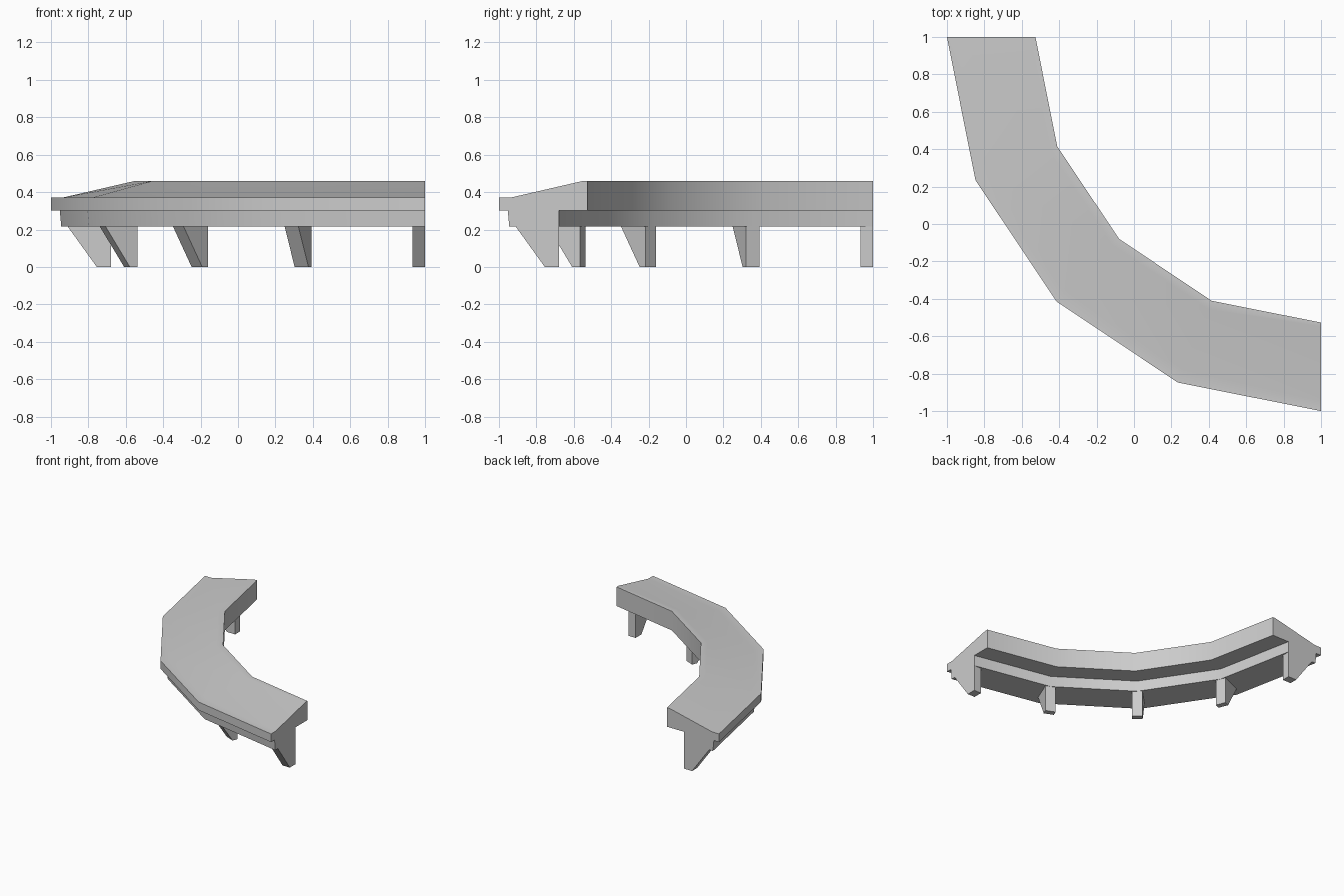
import bpy, bmesh
from math import sin, cos, radians
from mathutils import Vector

cube = bpy.data.objects.get("Cube")
if cube:
    bpy.data.objects.remove(cube, do_unlink=True)

grey = bpy.data.materials.new("light grey")
grey.use_nodes = True
colour = (0.6, 0.6, 0.6, 1)
grey.diffuse_color = colour
grey.node_tree.nodes["Principled BSDF"].inputs["Base Color"].default_value = colour

CENTRE = Vector((1, 1, 0))       # centre of the quarter arc
STEPS = 4                        # straight segments in the arc
ANGLES = [radians(180 + 90 * i / STEPS) for i in range(STEPS + 1)]


def polar(radius, z, angle, side=0.0):
    """Point on the arc, shifted sideways along the tangent."""
    out = Vector((cos(angle), sin(angle), 0))
    along = Vector((-sin(angle), cos(angle), 0))
    return CENTRE + out * radius + along * side + Vector((0, 0, z))


def loft(name, rings):
    """Skin closed rings in order and cap both ends."""
    bm = bmesh.new()
    loops = [[bm.verts.new(p) for p in ring] for ring in rings]
    n = len(loops[0])
    for a, b in zip(loops, loops[1:]):
        for i in range(n):
            j = (i + 1) % n
            bm.faces.new((a[i], a[j], b[j], b[i]))
    bm.faces.new(loops[0])
    bm.faces.new(loops[-1])
    bmesh.ops.recalc_face_normals(bm, faces=bm.faces)
    mesh = bpy.data.meshes.new(name)
    bm.to_mesh(mesh)
    bm.free()
    mesh.materials.append(grey)
    obj = bpy.data.objects.new(name, mesh)
    bpy.context.collection.objects.link(obj)
    bpy.ops.object.select_all(action="DESELECT")
    obj.select_set(True)
    bpy.context.view_layer.objects.active = obj
    bpy.ops.object.shade_smooth_by_angle(angle=radians(30))
    return obj


def seat_profile(is_end):
    """Cross-section of slab and under-beam; rims vary at inner joints."""
    outer_rim = 1.94 if is_end else 1.927
    inner_rim = 1.55 if is_end else 1.575
    return [(2, 0.303), (2, 0.37), (outer_rim, 0.37), (inner_rim, 0.46),
            (1.527, 0.46), (1.527, 0.303), (1.68, 0.303), (1.68, 0.215),
            (1.945, 0.215), (1.953, 0.303)]


# Curved seat with its under-beam
loft("seat", [[polar(r, z, a) for r, z in seat_profile(i in (0, STEPS))]
              for i, a in enumerate(ANGLES)])

# Tapered legs, one under every joint; end legs sit flush with the ends
for i, angle in enumerate(ANGLES):
    if i in (0, STEPS):
        foot, top = 1.755, 1.91
        sides = (0, 0.066) if i == 0 else (-0.066, 0)
    else:
        foot, top = 1.725, 1.865
        sides = (-0.04, 0.04)
    outline = [(1.68, 0), (foot, 0), (top, 0.215), (1.68, 0.215)]
    loft(f"leg_{i + 1}", [[polar(r, z, angle, s) for r, z in outline]
                          for s in sides])
